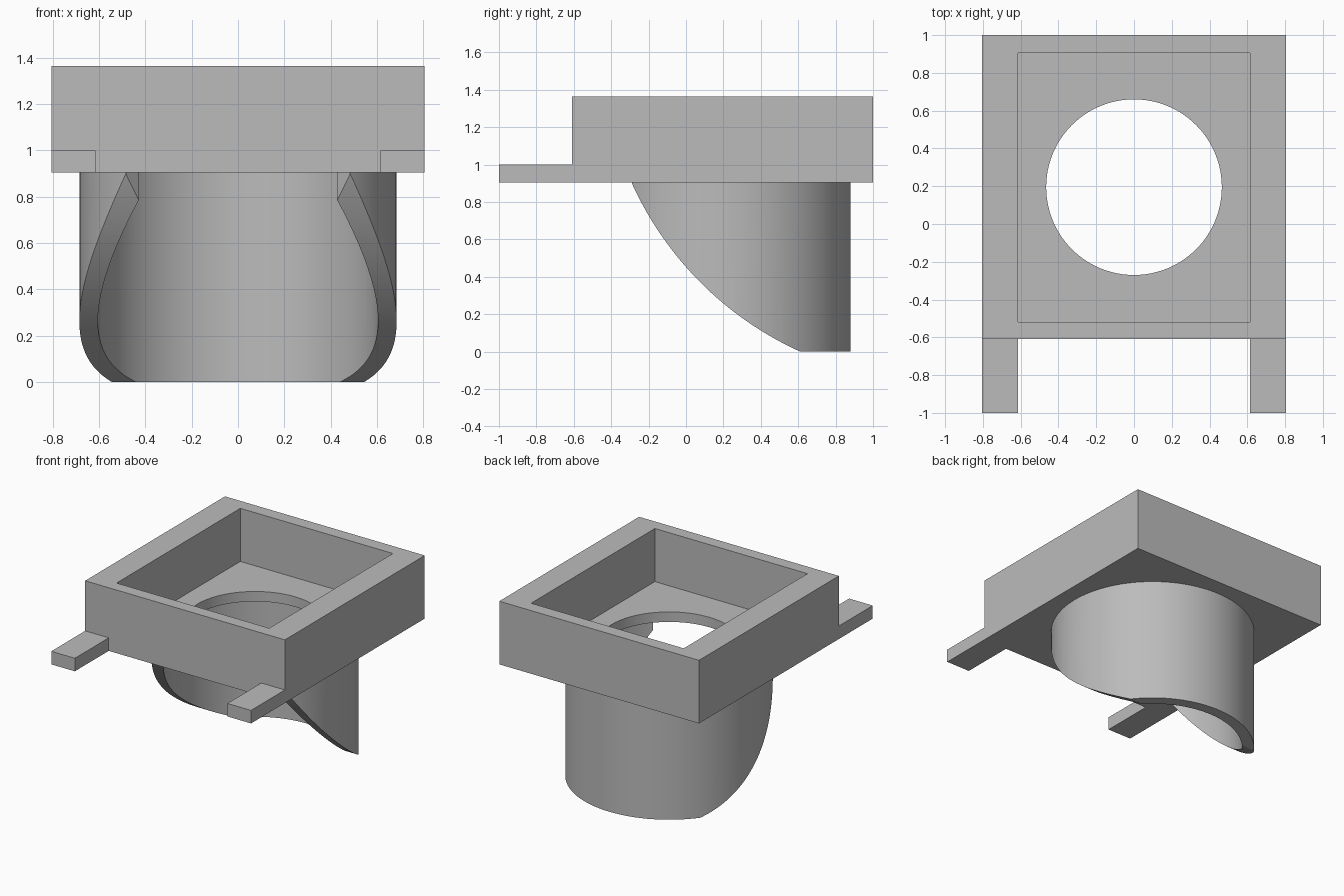
import bpy
import bmesh
from math import sin, cos, pi, radians, sqrt

default = bpy.data.objects.get("Cube")
if default:
    bpy.data.objects.remove(default, do_unlink=True)

grey = bpy.data.materials.new("plain grey")
grey.use_nodes = True
COLOUR = (0.5, 0.5, 0.5, 1)
grey.diffuse_color = COLOUR
grey.node_tree.nodes["Principled BSDF"].inputs["Base Color"].default_value = COLOUR

AXIS_Y = 0.195          # tube and opening axis
BASE, TOP = 0.905, 1.365


def prism(name, outline, offset):
    """Extrude a closed outline of 3D points along an offset."""
    bm = bmesh.new()
    face = bm.faces.new([bm.verts.new(p) for p in outline])
    ext = bmesh.ops.extrude_face_region(bm, geom=[face])
    moved = [v for v in ext["geom"] if isinstance(v, bmesh.types.BMVert)]
    bmesh.ops.translate(bm, verts=moved, vec=offset)
    bmesh.ops.recalc_face_normals(bm, faces=bm.faces)
    mesh = bpy.data.meshes.new(name)
    bm.to_mesh(mesh)
    bm.free()
    mesh.materials.append(grey)
    obj = bpy.data.objects.new(name, mesh)
    bpy.context.collection.objects.link(obj)
    return obj


def box(name, x0, x1, y0, y1, z0, z1):
    corners = [(x0, y0, z0), (x1, y0, z0), (x1, y1, z0), (x0, y1, z0)]
    return prism(name, corners, (0, 0, z1 - z0))


def arc(radius, start, end, steps, z):
    angles = [radians(start + (end - start) * i / steps) for i in range(steps + 1)]
    return [(radius * cos(a), AXIS_Y + radius * sin(a), z) for a in angles]


def activate(obj):
    bpy.ops.object.select_all(action="DESELECT")
    obj.select_set(True)
    bpy.context.view_layer.objects.active = obj


def cut(obj, cutter):
    mod = obj.modifiers.new("cut", "BOOLEAN")
    mod.operation = "DIFFERENCE"
    mod.solver = "EXACT"
    mod.object = cutter
    activate(obj)
    bpy.ops.object.modifier_apply(modifier=mod.name)
    bpy.data.objects.remove(cutter, do_unlink=True)


def smooth(obj):
    activate(obj)
    bpy.ops.object.shade_smooth_by_angle(angle=radians(30))


# Open tray with a round opening in its floor
tray = box("tray", -0.805, 0.805, -0.61, 1.0, BASE, TOP)
cut(tray, box("cavity_cutter", -0.615, 0.615, -0.52, 0.905, 0.978, TOP + 0.2))
cut(tray, prism("opening_cutter", arc(0.465, 0, 360, 96, 0.7)[:-1], (0, 0, 0.5)))
smooth(tray)

# Two arms reaching forward
for side, x0 in (("left", 0.615), ("right", -0.805)):
    box(side + "_arm", x0, x0 + 0.19, -1.0, -0.61, BASE, 1.0)

# Three-quarter tube, open to the front
outline = arc(0.685, -45, 225, 96, 0) + arc(0.605, 225, -45, 96, 0)
tube = prism("tube", outline, (0, 0, BASE))

# Curved sweep trimming the tube from its front top to its rear bottom
sweep = []
for i in range(49):
    y = -0.33 + 1.13 * i / 48
    sweep.append((-1, y, 1.65 - sqrt(1.812 ** 2 - (y - 1.36) ** 2)))
sweep += [(-1, 0.8, -0.3), (-1, -0.9, -0.3), (-1, -0.9, sweep[0][2])]
cut(tube, prism("sweep_cutter", sweep, (2, 0, 0)))
smooth(tube)
